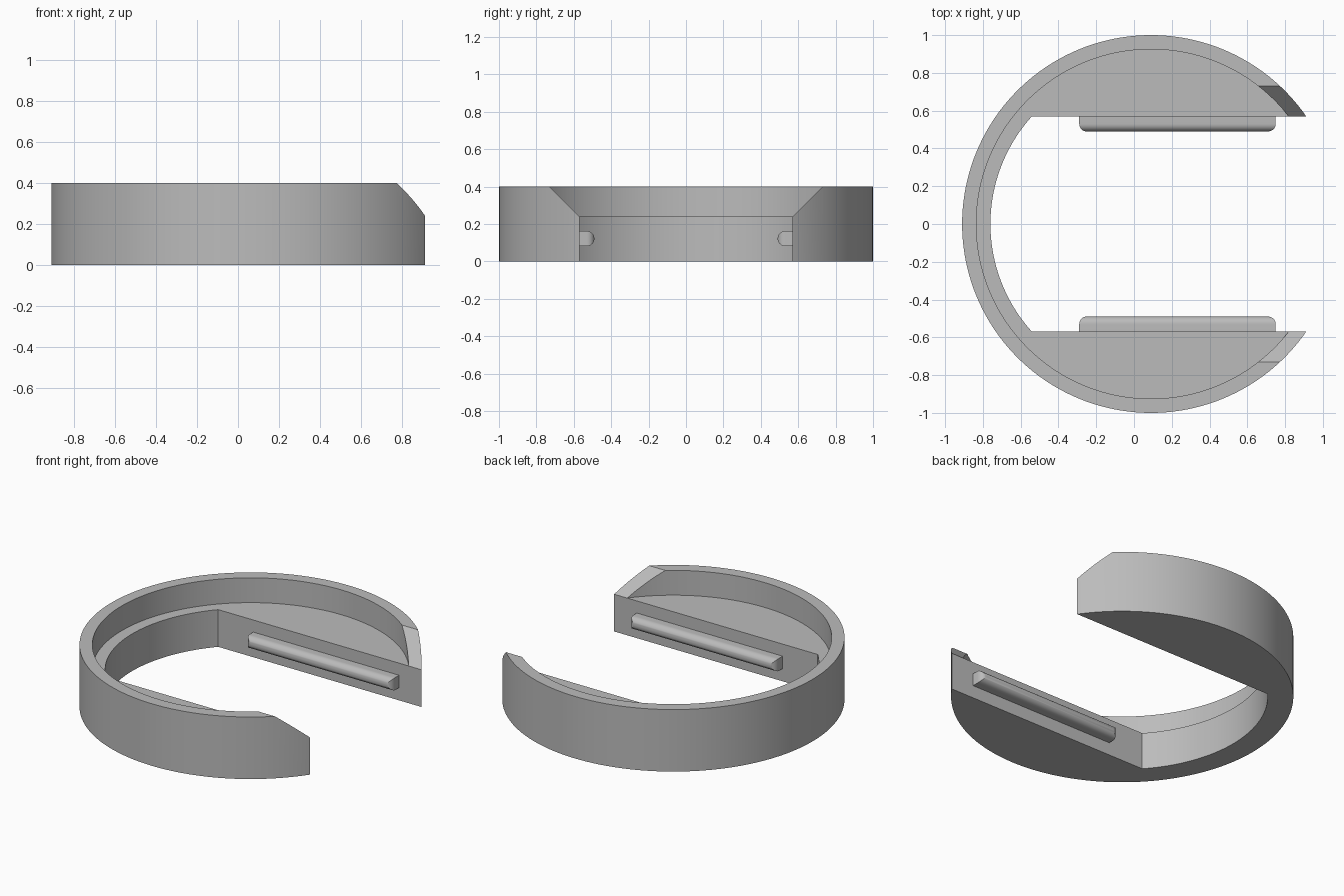
import bpy, bmesh, math
from mathutils import Vector

cube = bpy.data.objects.get("Cube")
if cube:
    bpy.data.objects.remove(cube, do_unlink=True)

CX = 0.09        # centre of the ring
HEIGHT = 0.4
FLOOR = 0.24     # top of the two side platforms
SLOT = 0.57      # half width of the opening

grey = bpy.data.materials.new("plain grey")
grey.use_nodes = True
colour = (0.5, 0.5, 0.5, 1)
grey.diffuse_color = colour
grey.node_tree.nodes["Principled BSDF"].inputs["Base Color"].default_value = colour


def new_object(name, bm):
    bmesh.ops.recalc_face_normals(bm, faces=bm.faces)
    mesh = bpy.data.meshes.new(name)
    bm.to_mesh(mesh)
    bm.free()
    mesh.materials.append(grey)
    obj = bpy.data.objects.new(name, mesh)
    bpy.context.collection.objects.link(obj)
    return obj


def prism(name, points, direction):
    """Extrude a closed outline along a vector."""
    bm = bmesh.new()
    face = bm.faces.new([bm.verts.new(p) for p in points])
    new = bmesh.ops.extrude_face_region(bm, geom=[face], use_keep_orig=True)["geom"]
    bmesh.ops.translate(bm, vec=Vector(direction),
                        verts=[g for g in new if isinstance(g, bmesh.types.BMVert)])
    return new_object(name, bm)


def arc(radius, z, start=0.0, end=math.tau, steps=160):
    return [(CX + radius * math.cos(start + (end - start) * i / steps),
             radius * math.sin(start + (end - start) * i / steps), z)
            for i in range(steps)]


def activate(obj):
    bpy.ops.object.select_all(action='DESELECT')
    obj.select_set(True)
    bpy.context.view_layer.objects.active = obj


def cut(obj, cutter):
    cutter.hide_render = True
    mod = obj.modifiers.new("cut", 'BOOLEAN')
    mod.operation = 'DIFFERENCE'
    mod.solver = 'EXACT'
    mod.object = cutter
    activate(obj)
    bpy.ops.object.modifier_apply(modifier=mod.name)
    bpy.data.objects.remove(cutter, do_unlink=True)


# Ring body, hollowed above the platforms
body = prism("ring_body", arc(1.0, 0), (0, 0, HEIGHT))
cut(body, prism("upper_recess", arc(0.925, FLOOR), (0, 0, 1)))

# Opening: rounded on the left, straight sides running out to the right
inner = 0.85
a = math.pi - math.asin(SLOT / inner)
outline = arc(inner, -0.5, a, math.tau - a, 80)
outline += [(CX + inner * math.cos(a), -SLOT, -0.5), (1.5, -SLOT, -0.5), (1.5, SLOT, -0.5)]
cut(body, prism("opening", outline, (0, 0, 1.5)))

# Sloped ends of the rim
low, high = FLOOR - 0.1, HEIGHT + 0.1
wl, wh = SLOT - 0.1, SLOT + high - FLOOR
cut(body, prism("rim_slope",
                [(CX, -wl, low), (CX, wl, low), (CX, wh, high), (CX, -wh, high)],
                (1.5, 0, 0)))
activate(body)
bpy.ops.object.shade_smooth_by_angle(angle=math.radians(25))


# Rails with a half-round nose and mitred ends
def rail(name, side):
    r, reach, mid, x0, x1, steps = 0.04, 0.08, 0.122, -0.29, 0.75, 10
    sections = [(-0.01, r)]
    for i in range(steps):
        t = math.pi / 2 * i / steps
        sections.append((reach - r + r * math.sin(t), r * math.cos(t)))
    sections.append((reach, 0.001))
    bm = bmesh.new()
    rings = []
    for depth, h in sections:
        y, inset = side * (SLOT - depth), r - h
        rings.append([bm.verts.new(p) for p in (
            (x0 + inset, y, mid - h), (x1 - inset, y, mid - h),
            (x1 - inset, y, mid + h), (x0 + inset, y, mid + h))])
    for p, q in zip(rings, rings[1:]):
        for i in range(4):
            j = (i + 1) % 4
            bm.faces.new((p[i], p[j], q[j], q[i]))
    bm.faces.new(rings[0])
    bm.faces.new(rings[-1])
    obj = new_object(name, bm)
    activate(obj)
    bpy.ops.object.shade_smooth_by_angle(angle=math.radians(25))


rail("back_rail", 1)
rail("front_rail", -1)
